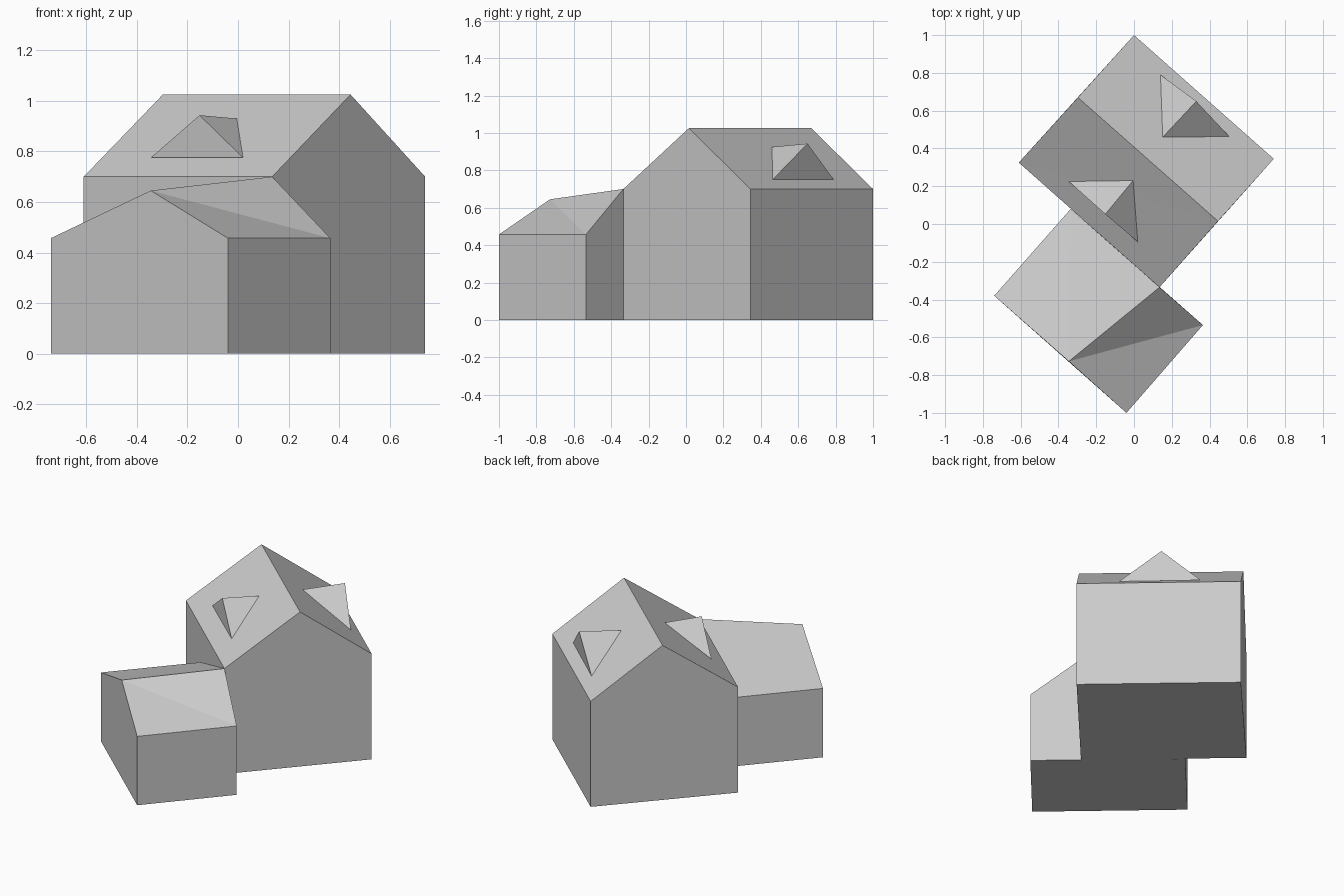
import bpy
from mathutils import Vector

cube = bpy.data.objects.get("Cube")
if cube:
    bpy.data.objects.remove(cube, do_unlink=True)

# One plain grey for the whole building
grey = bpy.data.materials.new("plain grey")
grey.use_nodes = True
colour = (0.6, 0.6, 0.6, 1)
grey.diffuse_color = colour
grey.node_tree.nodes["Principled BSDF"].inputs["Base Color"].default_value = colour


def add_part(name, points, faces):
    mesh = bpy.data.meshes.new(name)
    mesh.from_pydata(points, [], faces)
    mesh.materials.append(grey)
    part = bpy.data.objects.new(name, mesh)
    bpy.context.collection.objects.link(part)
    return part


def gabled_block(name, corners, eave, ridge):
    """Walls over four counter-clockwise corners, with a ridge from the first side to the third."""
    points = [Vector((x, y, z)) for z in (0, eave) for x, y in corners]
    points += [Vector(p) for p in ridge]
    faces = [(3, 2, 1, 0),                       # floor
             (0, 1, 5, 8, 4), (2, 3, 7, 9, 6),   # gable ends
             (1, 2, 6, 5), (3, 0, 4, 7),         # side walls
             (8, 5, 6), (8, 6, 9),               # one roof slope
             (7, 4, 8), (7, 8, 9)]               # other roof slope
    return add_part(name, points, faces)


def dormer(name, left, right, apex, back):
    """Upright triangle whose two small roofs run back into the main slope."""
    return add_part(name, [left, right, apex, back],
                    [(0, 1, 2), (1, 3, 2), (3, 0, 2), (0, 3, 1)])


# Main house
gabled_block("main_house",
             [(0.135, -0.335), (0.74, 0.345), (0, 1), (-0.61, 0.325)], 0.70,
             [(0.445, 0.015, 1.025), (-0.297, 0.67, 1.025)])

# Lower wing, its ridge rising to the corner of the house
gabled_block("side_wing",
             [(-0.74, -0.38), (-0.04, -1), (0.365, -0.535), (-0.335, 0.08)], 0.457,
             [(-0.345, -0.727, 0.645), (0.135, -0.335, 0.70)])

# Dormers on both slopes of the house
dormer("front_dormer", (-0.345, 0.225, 0.775), (0.02, -0.095, 0.775),
       (-0.152, 0.052, 0.943), (-0.005, 0.23, 0.93))
dormer("back_dormer", (0.505, 0.463, 0.75), (0.14, 0.79, 0.75),
       (0.33, 0.65, 0.943), (0.152, 0.46, 0.925))
